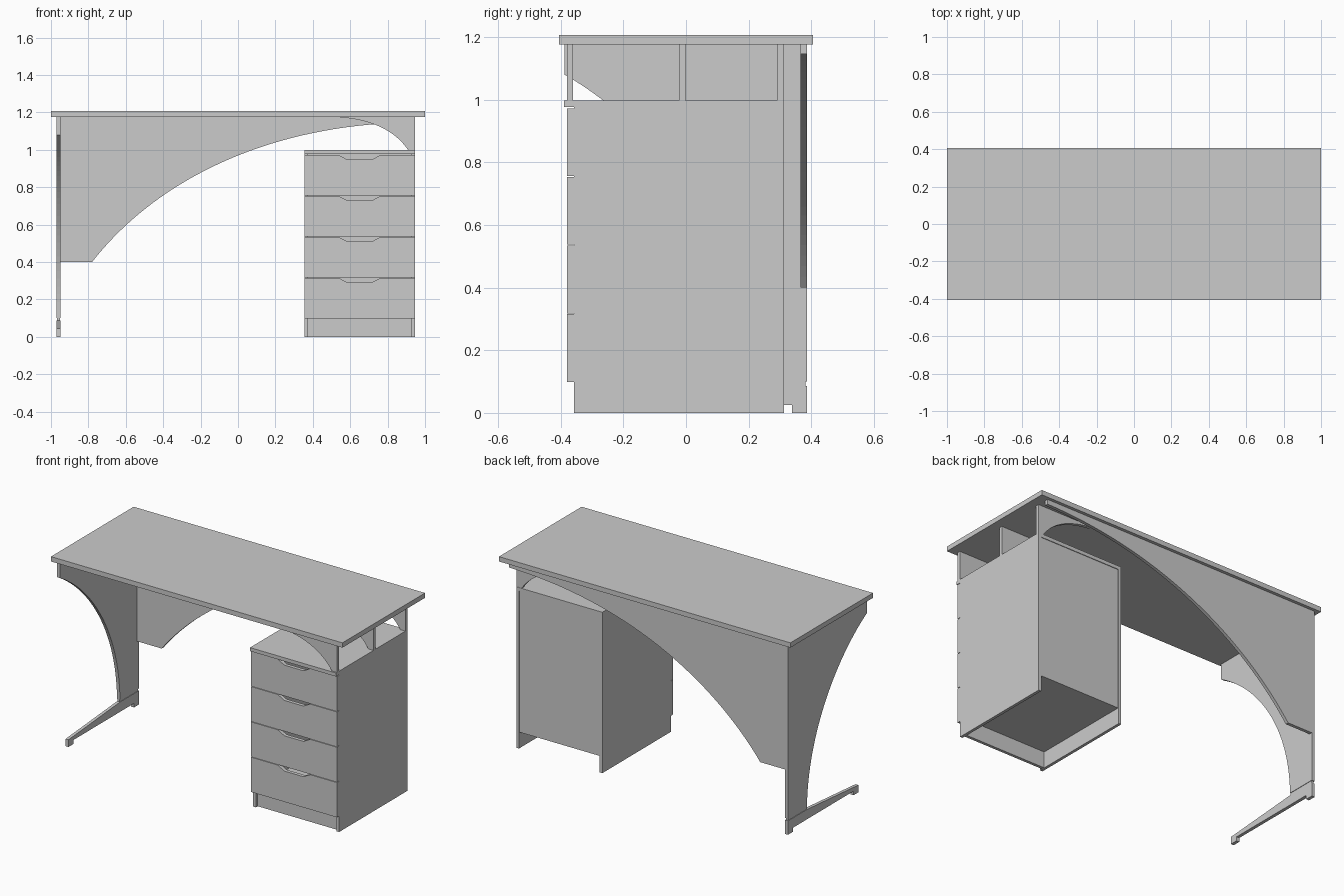
import bpy, bmesh
from mathutils import Vector
from mathutils.geometry import interpolate_bezier

if "Cube" in bpy.data.objects:
    bpy.data.objects.remove(bpy.data.objects["Cube"])

grey = bpy.data.materials.new("light_grey")
grey.diffuse_color = (0.6, 0.6, 0.6, 1)
grey.use_nodes = True
grey.node_tree.nodes["Principled BSDF"].inputs["Base Color"].default_value = grey.diffuse_color


def prism(name, pts, axis, lo, hi):
    """Extrude a 2D profile along an axis: 'x' takes (y,z) points, 'y' takes (x,z)."""
    bm = bmesh.new()
    put = (lambda p: (lo, p[0], p[1])) if axis == 'x' else (lambda p: (p[0], lo, p[1]))
    face = bm.faces.new([bm.verts.new(put(p)) for p in pts])
    ext = bmesh.ops.extrude_face_region(bm, geom=[face])
    move = Vector((hi - lo, 0, 0)) if axis == 'x' else Vector((0, hi - lo, 0))
    bmesh.ops.translate(bm, vec=move,
                        verts=[v for v in ext['geom'] if isinstance(v, bmesh.types.BMVert)])
    bmesh.ops.recalc_face_normals(bm, faces=bm.faces)
    me = bpy.data.meshes.new(name)
    bm.to_mesh(me)
    bm.free()
    me.materials.append(grey)
    ob = bpy.data.objects.new(name, me)
    bpy.context.collection.objects.link(ob)
    return ob


def box(name, x0, x1, y0, y1, z0, z1):
    return prism(name, [(x0, z0), (x1, z0), (x1, z1), (x0, z1)], 'y', y0, y1)


def curve(a, b, c, d, n=32):
    v = [Vector((p[0], p[1], 0)) for p in (a, b, c, d)]
    return [(p.x, p.y) for p in interpolate_bezier(*v, n)]


TOP_Z = 1.176

# Desk top
box("desk_top", -1, 1, -0.405, 0.405, TOP_Z, 1.206)

# Arched rear modesty panel
arch = curve((-0.78, 0.4), (-0.42, 0.86), (0.2, 1.14), (0.943, 1.146), 40)
prism("back_panel", [(-0.95, TOP_Z), (-0.95, 0.4)] + arch + [(0.943, TOP_Z)], 'y', 0.366, 0.386)

# Curved left leg panel
sweep = curve((-0.388, 1.08), (-0.09, 0.91), (0.19, 0.55), (0.2, 0.1))
prism("leg_panel", [(0.386, TOP_Z), (-0.388, TOP_Z)] + sweep + [(0.386, 0.1), (0.386, 0.085), (0.386, 0.1)][:1],
      'x', -0.97, -0.95)

# Tapered foot, with pads
prism("leg_neck", [(0.2, 0.084), (0.381, 0.084), (0.381, 0.1), (0.2, 0.1)], 'x', -0.967, -0.953)
prism("foot", [(0.386, 0.025), (0.386, 0.086), (0.2, 0.086), (-0.305, 0.045), (-0.305, 0.025)],
      'x', -0.97, -0.95)
for name, y in (("front_pad", -0.305), ("rear_pad", 0.338)):
    box(name, -0.97, -0.95, y, y + 0.048, 0, 0.025)

# Cabinet carcass
X0, X1, T = 0.355, 0.945, 0.018
for name, x in (("cabinet_left_side", X0), ("cabinet_right_side", X1 - T)):
    box(name, x, x + T, -0.358, 0.313, 0, 0.976)
box("cabinet_top", X0, X1, -0.389, 0.313, 0.976, 0.998)
box("cabinet_bottom", X0 + T, X1 - T, -0.357, 0.292, 0.1, 0.118)
box("cabinet_back", X0 + T, X1 - T, 0.292, 0.309, 0.1, 0.976)
box("plinth", X0 + T, X1 - T, -0.34, -0.322, 0, 0.1)

# Drawer fronts with cut-out finger grips
H, MX = 0.219, (X0 + X1) / 2
for i in range(4):
    z0 = 0.099 + i * H
    z1 = z0 + H - 0.003
    prism("drawer_front_%d" % (i + 1),
          [(X0, z0), (X1, z0), (X1, z1), (MX + 0.112, z1), (MX + 0.065, z1 - 0.025),
           (MX - 0.065, z1 - 0.025), (MX - 0.112, z1), (X0, z1)], 'y', -0.38, -0.358)

# Three curved brackets between cabinet and desk top
br = curve((0.51, TOP_Z), (0.72, 1.166), (0.84, 1.1), (0.91, 0.998), 24)
for i, y in enumerate((-0.38, -0.022, 0.291)):
    prism("bracket_%d" % (i + 1), br + [(X1, 0.998), (X1, TOP_Z)], 'y', y, y + 0.02)
